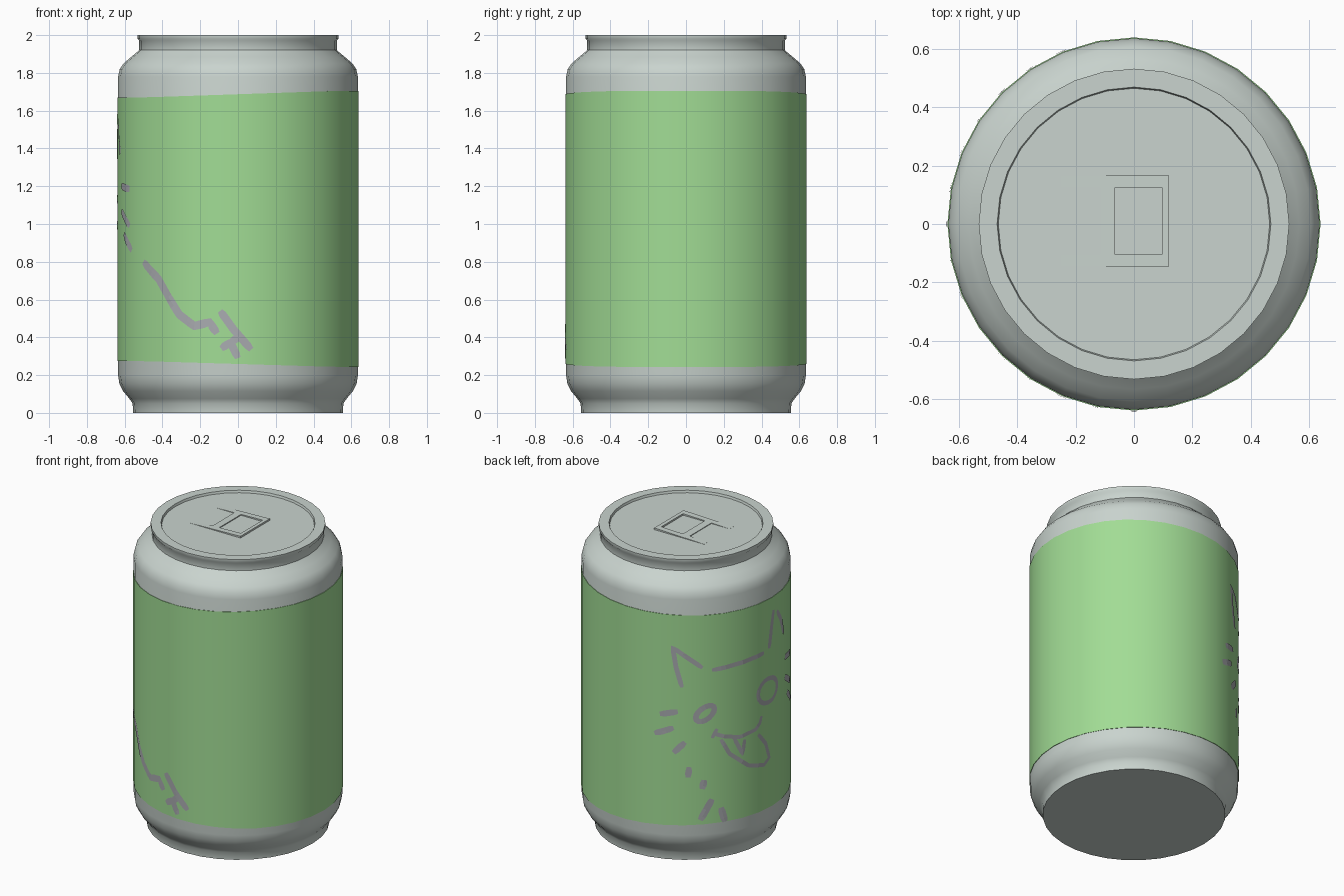
import bpy, bmesh, math
from mathutils import Vector

if "Cube" in bpy.data.objects:
    bpy.data.objects.remove(bpy.data.objects["Cube"])

SIDES = 32
R_CAN, R_LABEL = 0.635, 0.638


def material(name, rgb):
    m = bpy.data.materials.new(name)
    m.diffuse_color = (*rgb, 1)
    m.use_nodes = True
    m.node_tree.nodes["Principled BSDF"].inputs["Base Color"].default_value = m.diffuse_color
    return m


METAL = material("pale_metal", (0.587, 0.656, 0.62))
GREEN = material("label_green", (0.36, 0.72, 0.30))
GREY = material("drawing_grey", (0.40, 0.41, 0.435))


def finish(bm, name, mat, smooth=None):
    me = bpy.data.meshes.new(name)
    bm.to_mesh(me)
    bm.free()
    me.materials.append(mat)
    ob = bpy.data.objects.new(name, me)
    bpy.context.collection.objects.link(ob)
    if smooth:
        bpy.ops.object.select_all(action='DESELECT')
        ob.select_set(True)
        bpy.context.view_layer.objects.active = ob
        bpy.ops.object.shade_smooth_by_angle(angle=math.radians(smooth))
    return ob


def ring(bm, r, z):
    """Ring of vertices; z is a number or a function of x."""
    out = []
    for i in range(SIDES):
        a = 2 * math.pi * i / SIDES
        x, y = r * math.cos(a), r * math.sin(a)
        out.append(bm.verts.new((x, y, z(x) if callable(z) else z)))
    return out


def bridge(bm, lo, hi):
    for i in range(SIDES):
        j = (i + 1) % SIDES
        bm.faces.new((lo[i], lo[j], hi[j], hi[i]))


# Can body with foot, shoulders, rim and recessed lid
profile = [(0.555, 0), (0.558, 0.05), (0.575, 0.075), (0.608, 0.115), (0.628, 0.155),
           (R_CAN, 0.2), (R_CAN, 1.78), (0.626, 1.82), (0.606, 1.85), (0.565, 1.885),
           (0.535, 1.91), (0.523, 1.922), (0.523, 1.97), (0.531, 1.98), (0.531, 2.0),
           (0.468, 2.0), (0.464, 1.985)]
bm = bmesh.new()
rings = [ring(bm, r, z) for r, z in profile]
for lo, hi in zip(rings, rings[1:]):
    bridge(bm, lo, hi)
bm.faces.new(rings[0][::-1])
bm.faces.new(rings[-1])
finish(bm, "can_body", METAL, 40)


# Wrapped label, slightly taller on the +x side
def lean(x):
    return max(-1, min(1, x / 0.5))


bm = bmesh.new()
levels = [ring(bm, R_CAN - 0.003, lambda x: 0.259 - 0.015 * lean(x)),
          ring(bm, R_LABEL, lambda x: 0.259 - 0.015 * lean(x)),
          ring(bm, R_LABEL, lambda x: 1.687 + 0.017 * lean(x)),
          ring(bm, R_CAN - 0.003, lambda x: 1.687 + 0.017 * lean(x))]
for lo, hi in zip(levels, levels[1:]):
    bridge(bm, lo, hi)
finish(bm, "label", GREEN, 40)

# Pull tab: thin frame rising gently from the lid toward +x
bm = bmesh.new()
for x0, x1, y0, y1 in [(-0.25, 0.12, 0.125, 0.165), (-0.25, 0.12, -0.145, -0.105),
                       (-0.115, -0.065, -0.105, 0.125), (0.095, 0.12, -0.105, 0.125)]:
    top = lambda x: 1.9855 + 0.03 * (x + 0.25)
    corners = [(x0, y0), (x1, y0), (x1, y1), (x0, y1)]
    lo = [bm.verts.new((x, y, 1.98)) for x, y in corners]
    hi = [bm.verts.new((x, y, top(x))) for x, y in corners]
    bm.faces.new(hi)
    for i in range(4):
        j = (i + 1) % 4
        bm.faces.new((lo[i], lo[j], hi[j], hi[i]))
finish(bm, "pull_tab", METAL)


# Painted strokes: (degrees round from the back left, height) wrapped on the label
def wrap(s, z):
    a = s / R_LABEL + math.radians(135)
    step = 2 * math.pi / SIDES
    off = (a % step) - step / 2
    r = R_LABEL * math.cos(step / 2) / math.cos(off) + 0.003
    return (r * math.cos(a), r * math.sin(a), z)


def stroke(bm, points, width, closed=False):
    flat = [Vector((math.radians(d) * R_LABEL, z)) for d, z in points]
    if closed:
        flat.append(flat[0])
    dense = []
    for a, b in zip(flat, flat[1:]):
        n = max(1, math.ceil((b - a).length / 0.03))
        dense += [a.lerp(b, i / n) for i in range(n)]
    if not closed:
        dense.append(flat[-1])
    n = len(dense)
    rows = []
    for i, p in enumerate(dense):
        before = dense[i - 1] if closed or i else p
        after = dense[(i + 1) % n] if closed or i < n - 1 else p
        t = (after - before).normalized()
        end = not closed and i in (0, n - 1)
        side = Vector((-t.y, t.x)) * width * (0.35 if end else 0.5)
        rows.append([bm.verts.new(wrap(*(p + side * k))) for k in (1, 0, -1)])
    for i in range(n if closed else n - 1):
        a, b = rows[i], rows[(i + 1) % n]
        for k in (0, 1):
            bm.faces.new((a[k], a[k + 1], b[k + 1], b[k]))


def oval(d, z, rd, rz, slant=0):
    return [(d + rd * math.cos(t), z + rz * math.sin(t) + slant * math.cos(t))
            for t in (2 * math.pi * i / 16 for i in range(16))]


def drawing(name, strokes, width):
    bm = bmesh.new()
    for s in strokes:
        stroke(bm, s, width)
    finish(bm, name, GREY)


drawing("ears", [
    [(-12.2, 1.195), (-15.5, 1.33), (-17.3, 1.46), (-10, 1.40), (-1, 1.322)],
    [(4.4, 1.301), (20, 1.315), (38, 1.328)],
    [(42.3, 1.341), (44, 1.46), (46.2, 1.582)],
    [(50, 1.56), (54, 1.49), (57.8, 1.369)]], 0.03)
drawing("mouth", [
    [(4.4, 0.845), (7.2, 0.904)],
    [(5, 0.875), (11.1, 0.848), (20.3, 0.821), (31.3, 0.837), (34.5, 0.87), (35.9, 0.912)],
    [(9.4, 0.829), (14.5, 0.723), (26.3, 0.615), (38, 0.577), (42.3, 0.61),
     (39.4, 0.714), (33.2, 0.80)],
    [(17.3, 0.82), (22.6, 0.70), (23.8, 0.795)]], 0.026)
drawing("whiskers", [
    [(-24.4, 1.008), (-14.5, 1.031)], [(-27.5, 0.874), (-16.8, 0.921)],
    [(-16.8, 0.754), (-10.5, 0.828)], [(-8.9, 0.59), (-8.3, 0.66)],
    [(60, 1.2), (71, 1.185)], [(60, 1.07), (71, 0.99)], [(64, 0.95), (73, 0.86)]], 0.04)
drawing("body_lines", [
    [(-1.2, 0.51), (0, 0.57)], [(-2.2, 0.303), (4.4, 0.436)], [(11.7, 0.275), (9.4, 0.373)],
    [(83.3, 0.8), (93.7, 0.71), (105.9, 0.52), (113.8, 0.46), (121.4, 0.48), (125, 0.42)]], 0.045)
drawing("paw", [
    [(126.5, 0.54), (133, 0.44), (141.3, 0.335)],
    [(127, 0.34), (131.4, 0.375), (135, 0.29)],
    [(131.4, 0.37), (136, 0.41)]], 0.042)

# Eyes
bm = bmesh.new()
stroke(bm, oval(0.5, 1.014, 5.2, 0.045, 0.025), 0.036, True)
stroke(bm, oval(41.6, 1.062, 8.4, 0.08), 0.03, True)
finish(bm, "eyes", GREY)
